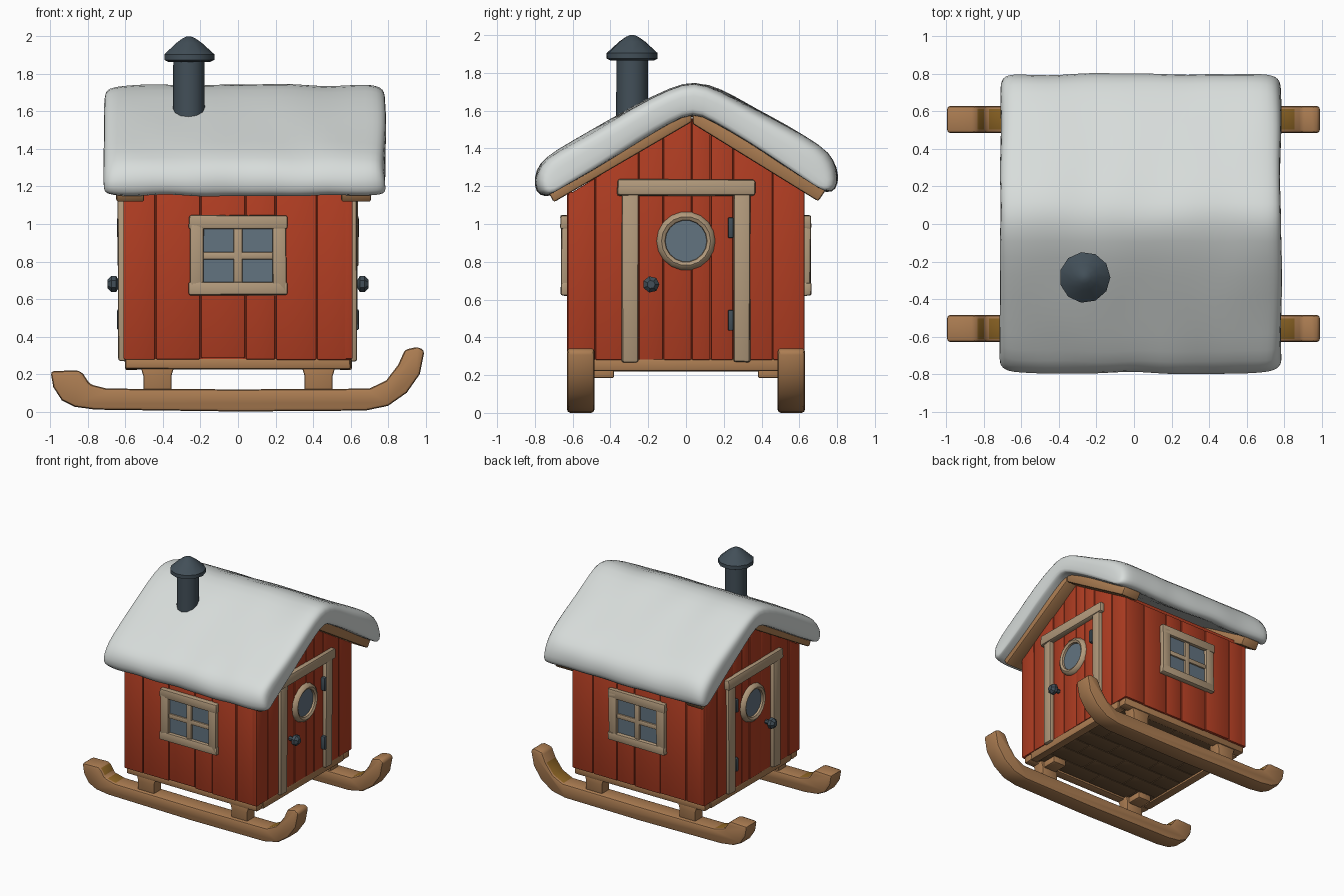
import bpy, bmesh, math, random
from mathutils import Vector, noise

random.seed(4)
if "Cube" in bpy.data.objects:
    bpy.data.objects.remove(bpy.data.objects["Cube"], do_unlink=True)


def material(name, rgb):
    col = [(c / 255 / 12.92 if c < 11 else ((c / 255 + 0.055) / 1.055) ** 2.4) for c in rgb] + [1]
    m = bpy.data.materials.new(name)
    m.use_nodes = True
    m.diffuse_color = col
    bsdf = m.node_tree.nodes["Principled BSDF"]
    bsdf.inputs["Base Color"].default_value = col
    bsdf.inputs["Roughness"].default_value = 0.8
    return m


RED = material("red paint", (176, 61, 34))
SNOW = material("snow", (216, 221, 219))
WOOD = material("warm wood", (172, 125, 82))
FLOOR = material("dark wood", (112, 84, 56))
OCHRE = material("ochre wood", (140, 100, 36))
TRIM = material("pale trim", (178, 154, 124))
IRON = material("dark iron", (66, 79, 88))
GLASS = material("window glass", (98, 115, 128))


def finish(name, bm, *mats, angle=35):
    bmesh.ops.recalc_face_normals(bm, faces=bm.faces)
    me = bpy.data.meshes.new(name)
    bm.to_mesh(me)
    bm.free()
    ob = bpy.data.objects.new(name, me)
    bpy.context.collection.objects.link(ob)
    for m in mats:
        me.materials.append(m)
    bpy.ops.object.select_all(action='DESELECT')
    ob.select_set(True)
    bpy.context.view_layer.objects.active = ob
    bpy.ops.object.shade_smooth_by_angle(angle=math.radians(angle))
    return ob


def prism(name, pts, axis, a, b, mat, bevel=0.01, wobble=0.0, rule=None, extra=()):
    """Extrude a 2D outline from a to b along x (outline y,z) or y (outline x,z)."""
    bm = bmesh.new()
    put = (lambda p, t: (t, p[0], p[1])) if axis == "x" else (lambda p, t: (p[0], t, p[1]))
    low = [bm.verts.new(put(p, a)) for p in pts]
    high = [bm.verts.new(put(p, b)) for p in pts]
    bm.faces.new(low)
    bm.faces.new(high[::-1])
    for i in range(len(pts)):
        j = (i + 1) % len(pts)
        bm.faces.new((low[i], low[j], high[j], high[i]))
    for v in bm.verts:
        v.co += Vector([random.uniform(-wobble, wobble) for _ in range(3)])
    bmesh.ops.recalc_face_normals(bm, faces=bm.faces)
    if rule:
        for f in bm.faces:
            f.material_index = rule(f)
    if bevel:
        edges = [e for e in bm.edges if e.calc_face_angle(0) > 0.6]
        bmesh.ops.bevel(bm, geom=edges, offset=bevel, segments=2, profile=0.5, affect='EDGES')
    return finish(name, bm, mat, *extra)


def rect(u0, u1, v0, v1):
    return [(u0, v0), (u1, v0), (u1, v1), (u0, v1)]


def box(name, x, y, z, mat, bevel=0.012, wobble=0.0):
    return prism(name, rect(*x, *z), "y", *y, mat, bevel, wobble)


def spin(name, profile, centre, axis, mat, sides=12, closed=False, angle=35):
    """Lathe (radius, height) points about the z or x axis."""
    bm = bmesh.new()
    rings = []
    for r, h in profile:
        ring = []
        for k in range(sides):
            t = math.tau * k / sides
            c, s = r * math.cos(t), r * math.sin(t)
            ring.append(bm.verts.new(Vector(centre) + Vector((c, s, h) if axis == "z" else (h, c, s))))
        rings.append(ring)
    pairs = list(zip(rings, rings[1:])) + ([(rings[-1], rings[0])] if closed else [])
    for p, q in pairs:
        for k in range(sides):
            n = (k + 1) % sides
            bm.faces.new((p[k], p[n], q[n], q[k]))
    if not closed:
        bm.faces.new(rings[0])
        bm.faces.new(rings[-1])
    return finish(name, bm, mat, angle=angle)


# Walls: a solid core clad with vertical planks
RIDGE_Y = 0.03


def roof_z(y):
    return 1.56 - 0.62 * abs(y - RIDGE_Y)


gable = [(-0.61, 0.28), (0.61, 0.28), (0.61, roof_z(0.61)), (RIDGE_Y, 1.56), (-0.61, roof_z(-0.61))]
prism("wall_core", gable, "x", -0.595, 0.595, RED, 0)
GAP = 0.002
side_cuts = [-0.612, -0.44, -0.2, 0.04, 0.2, 0.42, 0.612]
end_cuts = [-0.628, -0.48, -0.25, -0.12, RIDGE_Y, 0.13, 0.25, 0.46, 0.628]
for s, side in ((-1, "front"), (1, "back")):
    for a, b in zip(side_cuts, side_cuts[1:]):
        out = 0.63 - random.uniform(0, 0.006)
        box(side + "_wall_plank", (a + GAP, b - GAP), sorted((s * 0.58, s * out)),
            (0.275 + random.uniform(0, 0.012), 1.17), RED, 0.008)
for s, side in ((-1, "right"), (1, "left")):
    for a, b in zip(end_cuts, end_cuts[1:]):
        a, b = a + GAP, b - GAP
        out = 0.612 - random.uniform(0, 0.006)
        outline = [(a, 0.28), (b, 0.28), (b, roof_z(b)), (a, roof_z(a))]
        prism(side + "_gable_plank", outline, "x", *sorted((s * 0.57, s * out)), RED, 0.006)

# Doors on both gable ends
for s, side in ((-1, "right"), (1, "left")):
    def span(a, b):
        return sorted((s * a, s * b))
    for y in (-0.295, 0.295):
        box(side + "_door_jamb", span(0.59, 0.638), (y - 0.045, y + 0.045), (0.27, 1.17), TRIM, 0.012, 0.005)
    box(side + "_door_lintel", span(0.59, 0.65), (-0.365, 0.365), (1.15, 1.235), TRIM, 0.014, 0.005)
    ring = [(0.108, 0.0), (0.112, 0.025), (0.13, 0.035), (0.15, 0.022), (0.156, 0.0)]
    spin(side + "_porthole_ring", [(r, s * h) for r, h in ring], (s * 0.608, 0, 0.91), "x", TRIM, 18, True, 50)
    spin(side + "_porthole_glass", [(0.114, 0), (0.114, s * 0.006)], (s * 0.611, 0, 0.91), "x", GLASS, 18)
    knob = [(0.018, 0), (0.018, 0.03), (0.044, 0.045), (0.044, 0.07), (0.022, 0.092)]
    spin(side + "_door_knob", [(r, s * h) for r, h in knob], (s * 0.605, -0.185, 0.68), "x", IRON, 7)
    for z in (0.98, 0.49):
        box(side + "_door_hinge", span(0.6, 0.645), (0.222, 0.252), (z - 0.055, z + 0.055), IRON, 0.008)

# Four-pane windows on the long walls
for s, side in ((-1, "front"), (1, "back")):
    def span(a, b):
        return sorted((s * a, s * b))
    box(side + "_window_glass", (-0.2, 0.2), span(0.626, 0.634), (0.67, 1.0), GLASS, 0)
    for x in (-0.22, 0.22):
        box(side + "_window_post", (x - 0.038, x + 0.038), span(0.61, 0.66), (0.63, 1.02), TRIM, 0.01, 0.004)
    for z in (0.655, 1.01):
        box(side + "_window_rail", (-0.262, 0.262), span(0.61, 0.664), (z - 0.035, z + 0.035), TRIM, 0.01, 0.004)
    box(side + "_window_mullion", (-0.023, 0.023), span(0.61, 0.648), (0.67, 1.0), TRIM, 0.008)
    box(side + "_window_crossbar", (-0.2, 0.2), span(0.61, 0.646), (0.81, 0.85), TRIM, 0.008)

# Bargeboards under the snow at each gable
for a, b in ((-0.65, -0.5), (0.55, 0.71)):
    prism("back_bargeboard", [(0.035, 1.53), (0.7, 1.12), (0.74, 1.18), (0.035, 1.62)], "x", a, b, WOOD, 0.012)
    prism("front_bargeboard", [(0.03, 1.54), (-0.7, 1.115), (-0.73, 1.17), (0.03, 1.62)], "x", a, b, WOOD, 0.012)

# Snow blanket: a roof-shaped cross-section lofted along x with rounded ends
top = [(-0.8, 1.24), (-0.775, 1.32), (-0.7, 1.38), (-0.5, 1.495), (-0.28, 1.62), (-0.08, 1.72),
       (0.05, 1.755), (0.18, 1.715), (0.35, 1.62), (0.55, 1.51), (0.72, 1.41), (0.785, 1.34), (0.805, 1.25)]
under = [(-0.785, 1.17), (-0.74, 1.14), (-0.68, 1.175), (-0.5, 1.285), (-0.28, 1.415), (-0.08, 1.535),
         (0.04, 1.59), (0.14, 1.54), (0.33, 1.43), (0.53, 1.31), (0.68, 1.21), (0.74, 1.165), (0.79, 1.18)]
X0, X1 = -0.715, 0.785
stations = [(X0, 0.4), (X0 + 0.012, 0.72), (X0 + 0.045, 0.9), (X0 + 0.1, 0.98)]
stations += [(X0 + 0.1 + (X1 - X0 - 0.2) * i / 13, 1.0) for i in range(1, 13)]
stations += [(X1 + X0 - x, f) for x, f in stations[3::-1]]
bm = bmesh.new()
rings = []
for x, f in stations:
    ring = []
    for i, (p, q) in enumerate(list(zip(top, under)) + list(zip(under, top))[::-1]):
        p, q = Vector(p), Vector(q)
        c = (p + q) / 2
        # the underside stays put while the top sinks toward it at the ends
        keep = f if i < len(top) else 1 - (1 - f) * 0.5
        v = c + (p - c) * keep
        v.x *= 1 - (1 - f) * 0.12
        co = Vector((x, v.x, v.y))
        co += noise.noise_vector(co * 4.5) * 0.016
        ring.append(bm.verts.new(co))
    rings.append(ring)
for p, q in zip(rings, rings[1:]):
    for i in range(len(p)):
        j = (i + 1) % len(p)
        bm.faces.new((p[i], p[j], q[j], q[i]))
n = len(top)
for ring in (rings[0], rings[-1]):
    for i in range(n - 1):
        bm.faces.new((ring[i], ring[i + 1], ring[2 * n - 2 - i], ring[2 * n - 1 - i]))
snow = finish("roof_snow", bm, SNOW, angle=180)
snow.modifiers.new("soften", 'SUBSURF').levels = 1
snow.modifiers["soften"].render_levels = 1

# Chimney with a conical cap and a small collar of snow
CH = (-0.262, -0.285, 0)
spin("chimney_pipe", [(0.086, 1.42), (0.083, 1.9)], CH, "z", IRON, 12)
spin("chimney_cap", [(0.115, 1.865), (0.136, 1.875), (0.136, 1.905), (0.07, 1.965), (0.035, 1.99), (0.012, 2.0)],
     CH, "z", IRON, 11)

# Floor: an outer frame with staggered boards beneath
for y in (-0.57, 0.57):
    box("floor_side_beam", (-0.6, 0.6), (y - 0.04, y + 0.04), (0.225, 0.285), WOOD, 0.012, 0.003)
for x in (-0.57, 0.57):
    box("floor_end_beam", (x - 0.035, x + 0.035), (-0.53, 0.53), (0.22, 0.285), WOOD, 0.012, 0.003)
for i in range(7):
    y0 = -0.53 + i * 1.06 / 7
    cuts = [-0.535, -0.2, 0.2, 0.535] if i % 2 else [-0.535, -0.36, 0.02, 0.38, 0.535]
    for a, b in zip(cuts, cuts[1:]):
        box("floor_board", (a + GAP, b - GAP), (y0 + GAP, y0 + 1.06 / 7 - GAP), (0.235, 0.285), FLOOR, 0.004)

# Sled runners, curled higher at the left end, with support blocks
runner = [(-1.0, 0.215), (-0.985, 0.13), (-0.94, 0.06), (-0.87, 0.025), (-0.76, 0.01), (0, 0), (0.68, 0.005),
          (0.8, 0.03), (0.9, 0.1), (0.97, 0.2), (0.995, 0.325), (0.96, 0.345), (0.89, 0.33), (0.855, 0.25),
          (0.79, 0.165), (0.7, 0.122), (0, 0.118), (-0.7, 0.122), (-0.79, 0.145), (-0.825, 0.2), (-0.85, 0.22)]


def curl_inside(f):
    c = f.calc_center_median()
    return 1 if f.normal.z > 0.4 and 0.7 < abs(c.x) < 0.84 else 0


for s, side in ((-1, "front"), (1, "back")):
    prism(side + "_runner", runner, "y", *sorted((s * 0.485, s * 0.63)), WOOD, 0.018,
          rule=curl_inside, extra=(OCHRE,))
    for x in (-0.43, 0.43):
        foot = [(x - 0.075, 0.1), (x + 0.075, 0.1), (x + 0.075, 0.19), (x + 0.09, 0.24), (x - 0.09, 0.24), (x - 0.075, 0.19)]
        prism(side + "_runner_support", foot, "y", *sorted((s * 0.5, s * 0.6)), WOOD, 0.01)
        box(side + "_support_bracket", (x - 0.06, x + 0.06), sorted((s * 0.38, s * 0.52)), (0.185, 0.24), WOOD, 0.01)
